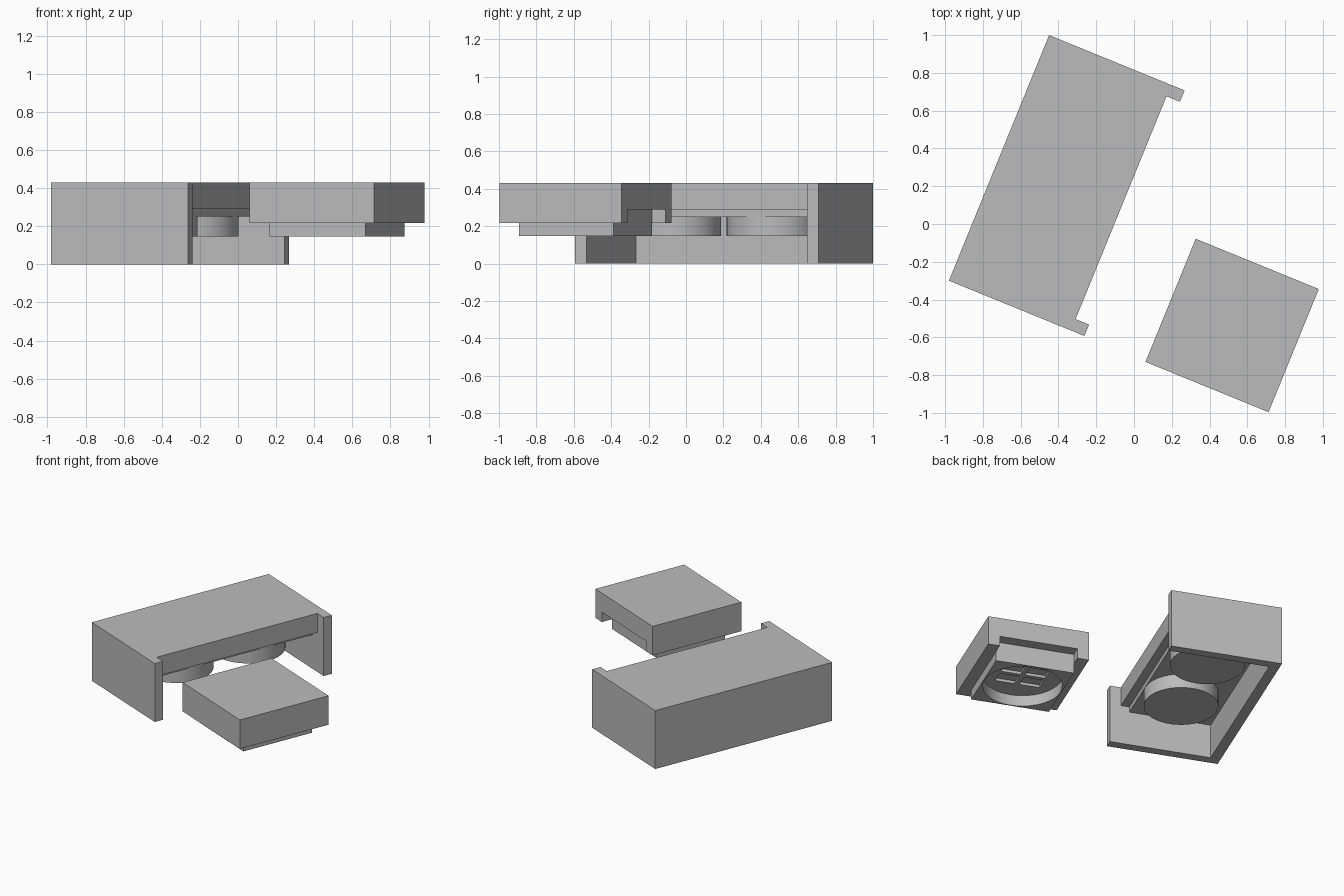
import bpy, bmesh, math
from mathutils import Matrix, Vector

cube = bpy.data.objects.get("Cube")
if cube:
    bpy.data.objects.remove(cube, do_unlink=True)

grey = bpy.data.materials.new("plain grey")
grey.use_nodes = True
COLOUR = (0.5, 0.5, 0.5, 1)
grey.diffuse_color = COLOUR
grey.node_tree.nodes["Principled BSDF"].inputs["Base Color"].default_value = COLOUR

# Both pieces share one turned frame whose origin is the tray's rear corner
TURN = math.radians(-22.2)
FRAME = Matrix.Translation((-0.98, -0.30, 0)) @ Matrix.Rotation(TURN, 4, 'Z')


def finish(name, bm):
    mesh = bpy.data.meshes.new(name)
    bm.to_mesh(mesh)
    bm.free()
    mesh.materials.append(grey)
    obj = bpy.data.objects.new(name, mesh)
    bpy.context.collection.objects.link(obj)
    obj.matrix_world = FRAME
    return obj


def box(name, x, y, z):
    bm = bmesh.new()
    bmesh.ops.create_cube(bm, size=1)
    for v in bm.verts:
        v.co = Vector([(a + b) / 2 + c * (b - a) for (a, b), c in zip((x, y, z), v.co)])
    return finish(name, bm)


def disc(name, x, y, z, radius):
    bm = bmesh.new()
    bmesh.ops.create_cone(bm, cap_ends=True, segments=64, radius1=radius, radius2=radius,
                          depth=z[1] - z[0],
                          matrix=Matrix.Translation((x, y, sum(z) / 2)))
    return finish(name, bm)


def select_only(obj):
    bpy.ops.object.select_all(action='DESELECT')
    obj.select_set(True)
    bpy.context.view_layer.objects.active = obj


def combine(obj, other, operation='DIFFERENCE'):
    select_only(obj)
    mod = obj.modifiers.new("cut", 'BOOLEAN')
    mod.operation = operation
    mod.solver = 'EXACT'
    mod.object = other
    bpy.ops.object.modifier_apply(modifier=mod.name)
    bpy.data.objects.remove(other, do_unlink=True)


def smooth(obj):
    select_only(obj)
    bpy.ops.object.shade_smooth_by_angle(angle=math.radians(30))


# Tray: hollow shell, open below and in front
LENGTH, DEPTH, HEIGHT, WALL = 1.404, 0.775, 0.43, 0.065
inside = (WALL, LENGTH - WALL)
tray = box("tray_shell", (0, DEPTH), (0, LENGTH), (0, HEIGHT))
for x_start, top in ((0.07, 0.25), (0.64, 0.29), (0.698, 0.6)):
    combine(tray, box("cutter", (x_start, 0.9), inside, (-0.1, top)))

# Two round bosses under the tray roof
for side, label in ((-1, "right"), (1, "left")):
    smooth(disc(label + "_round_boss", 0.39, LENGTH / 2 + side * 0.285, (0.147, 0.30), 0.249))

# Cap: square block with a smaller foot below it
X0, Y0, SIZE, MARGIN = 1.126, -0.005, 0.704, 0.08
mid_x, mid_y = X0 + SIZE / 2, Y0 + SIZE / 2
foot_x = (X0 + MARGIN, X0 + SIZE - MARGIN)
foot_y = (Y0 + MARGIN, Y0 + SIZE - MARGIN)
cap = box("cap_block", (X0, X0 + SIZE), (Y0, Y0 + SIZE), (0.217, HEIGHT))
combine(cap, box("foot", foot_x, foot_y, (0.147, 0.32)), 'UNION')

# Notch in the cap's rear edge
combine(cap, box("cutter", foot_x, (foot_y[1], Y0 + SIZE + 0.1), (0.1, 0.29)))

# Round socket in the foot, with four shallow pockets in its roof
combine(cap, disc("cutter", mid_x, mid_y, (0.05, 0.227), 0.265))
for sx in (-1, 1):
    for sy in (-1, 1):
        px, py = mid_x + sx * 0.085, mid_y + sy * 0.065
        combine(cap, box("cutter", (px - 0.07, px + 0.07), (py - 0.05, py + 0.05), (0.2, 0.247)))
smooth(cap)
